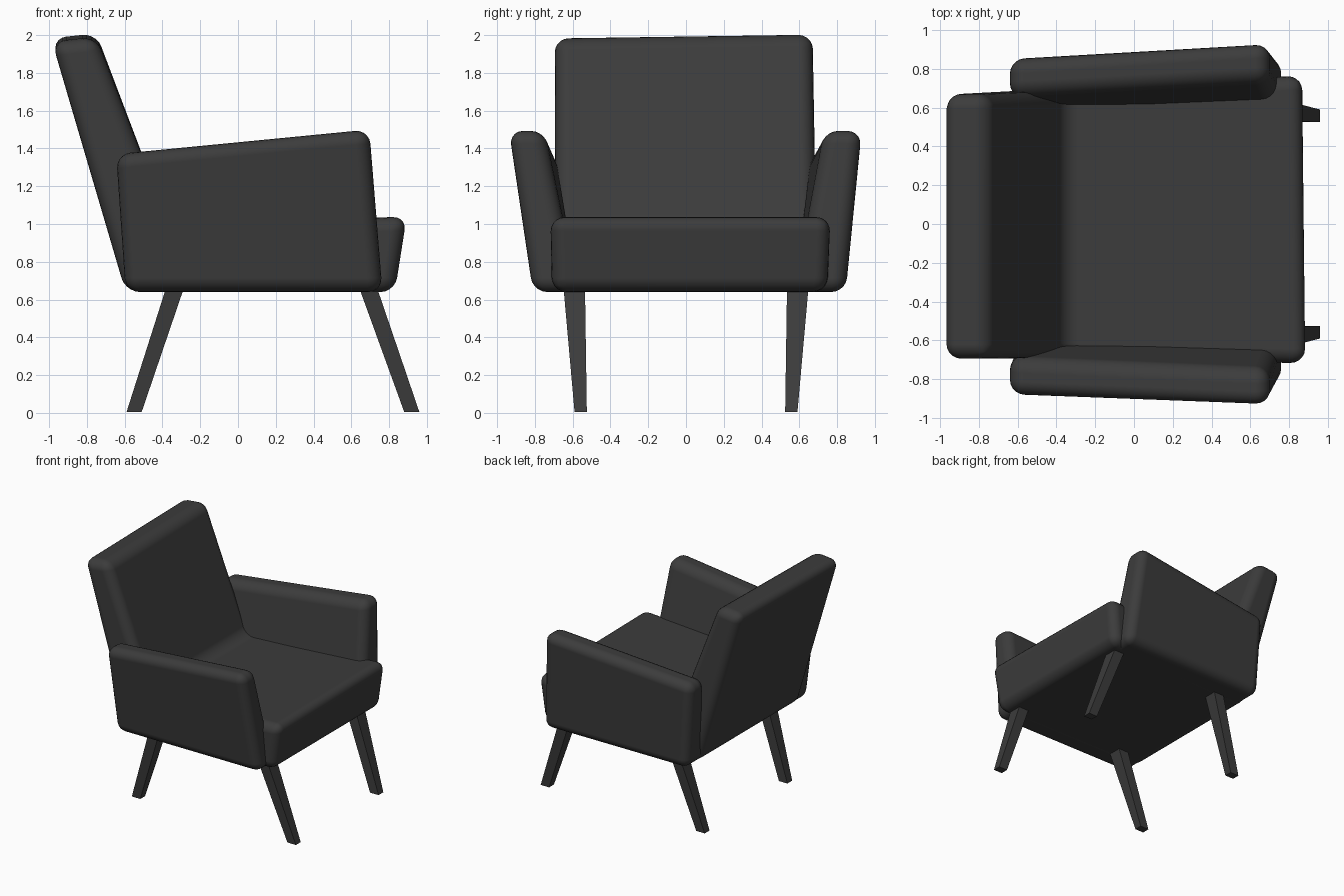
import bpy, bmesh

if "Cube" in bpy.data.objects:
    bpy.data.objects.remove(bpy.data.objects["Cube"])

dark = bpy.data.materials.new("dark_grey")
dark.diffuse_color = (0.045, 0.045, 0.045, 1)
dark.use_nodes = True
dark.node_tree.nodes["Principled BSDF"].inputs["Base Color"].default_value = dark.diffuse_color

BOX = [(0, 1, 2, 3), (4, 5, 6, 7), (0, 1, 5, 4), (1, 2, 6, 5), (2, 3, 7, 6), (3, 0, 4, 7)]


def solid(name, verts, faces, bevel=0.0):
    """Closed block from corner points, optionally with padded round edges."""
    bm = bmesh.new()
    vs = [bm.verts.new(v) for v in verts]
    for f in faces:
        bm.faces.new([vs[i] for i in f])
    bmesh.ops.recalc_face_normals(bm, faces=bm.faces)
    for f in bm.faces:
        f.smooth = bevel > 0
    mesh = bpy.data.meshes.new(name)
    bm.to_mesh(mesh)
    bm.free()
    mesh.materials.append(dark)
    ob = bpy.data.objects.new(name, mesh)
    bpy.context.collection.objects.link(ob)
    if bevel:
        m = ob.modifiers.new("padding", 'BEVEL')
        m.width = bevel
        m.segments = 5
        m.limit_method = 'ANGLE'
        m.harden_normals = True
    return ob


# Seat and reclined back: one L-shaped profile, (x, z, y right end, y left end)
profile = [(-0.595, 0.64, -0.69, 0.69),   # bottom rear
           (0.83, 0.64, -0.71, 0.75),     # bottom front
           (0.895, 1.04, -0.72, 0.77),    # seat front edge
           (-0.36, 0.98, -0.69, 0.69),    # crease
           (-0.75, 2.01, -0.695, 0.67),   # back top, front edge
           (-0.985, 1.985, -0.695, 0.67)] # back top, rear edge
n = len(profile)
right = [(x, y0, z - (0.02 if z > 1.5 else 0)) for x, z, y0, y1 in profile]
left = [(x - (0.02 if x > 0.85 else 0), y1, z) for x, z, y0, y1 in profile]
faces = [(i, (i + 1) % n, (i + 1) % n + n, i + n) for i in range(n)]
for o in (0, n):
    faces += [(o, o + 1, o + 2, o + 3), (o, o + 3, o + 4, o + 5)]
solid("seat_and_back", right + left, faces, 0.075)


# Armrests: leaning outward and rising to the front
def arm(name, s, bottom_out, rear_out, front_out, rear_in, front_in):
    bottom = [(-0.595, s * bottom_out, 0.64), (0.765, s * bottom_out, 0.64),
              (0.765, s * 0.57, 0.64), (-0.595, s * 0.57, 0.64)]
    top = [(-0.645, s * rear_out, 1.37), (0.695, s * front_out, 1.50),
           (0.695, s * front_in, 1.50), (-0.645, s * rear_in, 1.37)]
    solid(name, bottom + top, BOX, 0.075)


arm("right_arm", -1, 0.81, 0.885, 0.94, 0.69, 0.75)
arm("left_arm", 1, 0.845, 0.85, 0.935, 0.66, 0.735)


# Legs: tapered square bars splayed forward and backward
def leg(name, s, foot, head):
    def ring(x0, x1, y0, y1, z):
        return [(x0, s * y0, z), (x1, s * y0, z), (x1, s * y1, z), (x0, s * y1, z)]
    solid(name, ring(*foot, 0.525, 0.59, 0.005) + ring(*head, 0.535, 0.65, 0.68), BOX)


for side, s in (("right", -1), ("left", 1)):
    leg(side + "_front_leg", s, (0.88, 0.96), (0.635, 0.73))
    leg(side + "_rear_leg", s, (-0.59, -0.51), (-0.375, -0.28))
